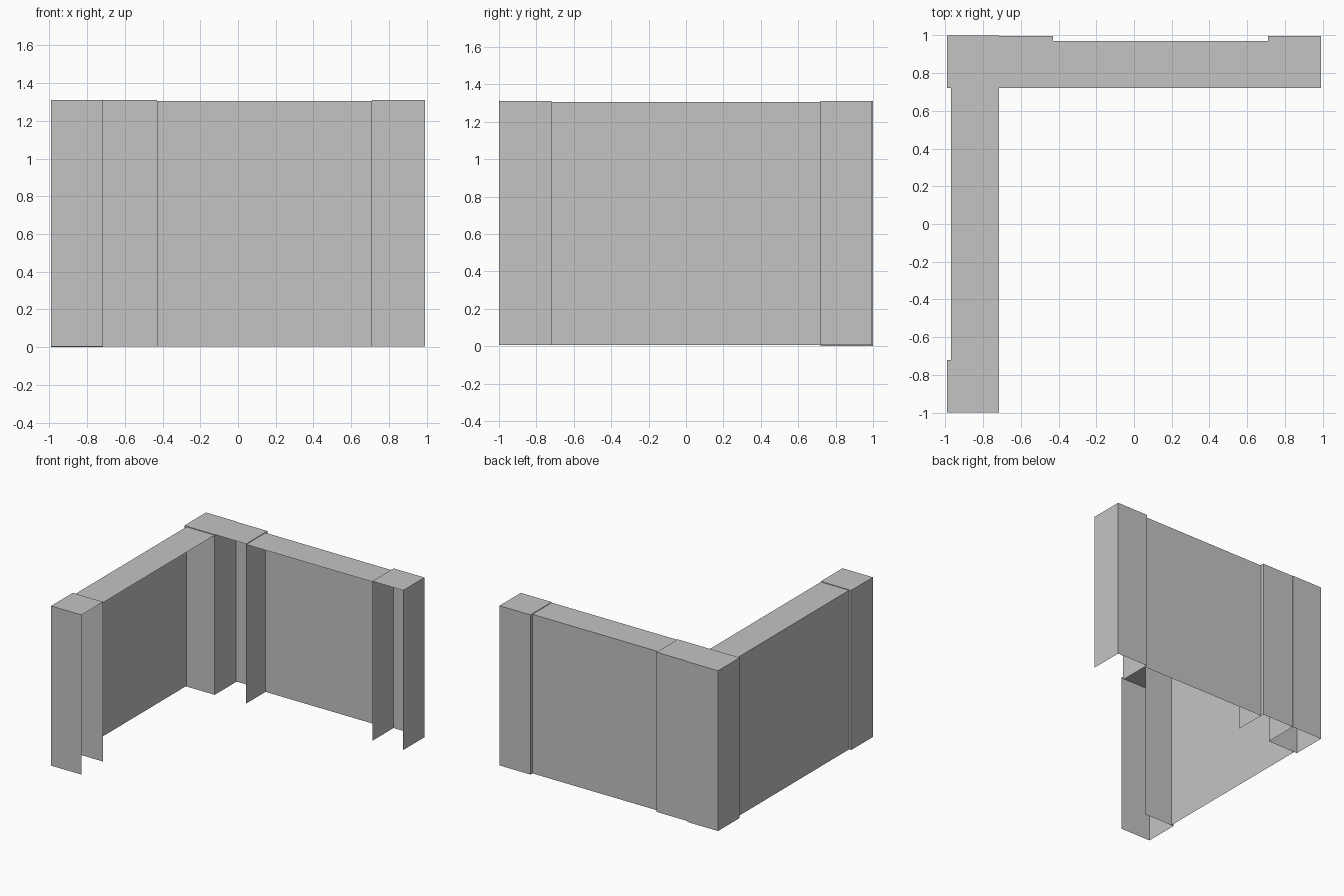
import bpy
import bmesh
from mathutils import Vector

cube = bpy.data.objects.get("Cube")
if cube:
    bpy.data.objects.remove(cube, do_unlink=True)

grey = bpy.data.materials.new("plain_grey")
grey.use_nodes = True
colour = (0.55, 0.55, 0.55, 1)
grey.diffuse_color = colour
grey.node_tree.nodes["Principled BSDF"].inputs["Base Color"].default_value = colour

NORMALS = {
    "left": Vector((1, 0, 0)), "right": Vector((-1, 0, 0)),
    "front": Vector((0, -1, 0)), "back": Vector((0, 1, 0)),
    "top": Vector((0, 0, 1)),
}


def shell(name, x, y, z, sides):
    """Box of thin sheets that keeps only its top and the named sides."""
    bm = bmesh.new()
    bmesh.ops.create_cube(bm, size=1)
    for v in bm.verts:
        for axis, (low, high) in enumerate((x, y, z)):
            v.co[axis] = high if v.co[axis] > 0 else low
    bm.normal_update()
    keep = [NORMALS[s] for s in sides + ["top"]]
    unused = [f for f in bm.faces if all(f.normal.dot(n) < 0.9 for n in keep)]
    bmesh.ops.delete(bm, geom=unused, context="FACES")
    mesh = bpy.data.meshes.new(name)
    bm.to_mesh(mesh)
    bm.free()
    mesh.materials.append(grey)
    obj = bpy.data.objects.new(name, mesh)
    bpy.context.scene.collection.objects.link(obj)


END = 0.99           # outer x of the posts
INNER = 0.715        # inner line of both wings
FACE = 0.97          # outer face of the recessed walls
BACK = 0.995         # back of the rear posts
JOINT = -0.43        # where the rear wall meets its post
post_z = (0.005, 1.31)
wall_z = (0.005, 1.305)

# Corner where both wings meet
shell("corner_post", (-END, -INNER), (0.72, 1), (0, 1.31),
      ["left", "right", "front", "back"])

# Side wing, open toward the inside
shell("side_wall", (-FACE, -INNER), (-0.72, 0.72), wall_z, ["right"])
shell("side_end_post", (-END, -INNER), (-1, -0.72), post_z,
      ["front", "back", "right"])

# Rear wing, open toward the inside
shell("rear_inner_post", (-INNER, JOINT), (0.72, BACK), post_z, ["left", "back"])
shell("rear_wall", (JOINT, 0.71), (0.72, FACE), wall_z, ["back"])
shell("rear_end_post", (0.71, END), (0.72, BACK), post_z,
      ["left", "right", "back"])
